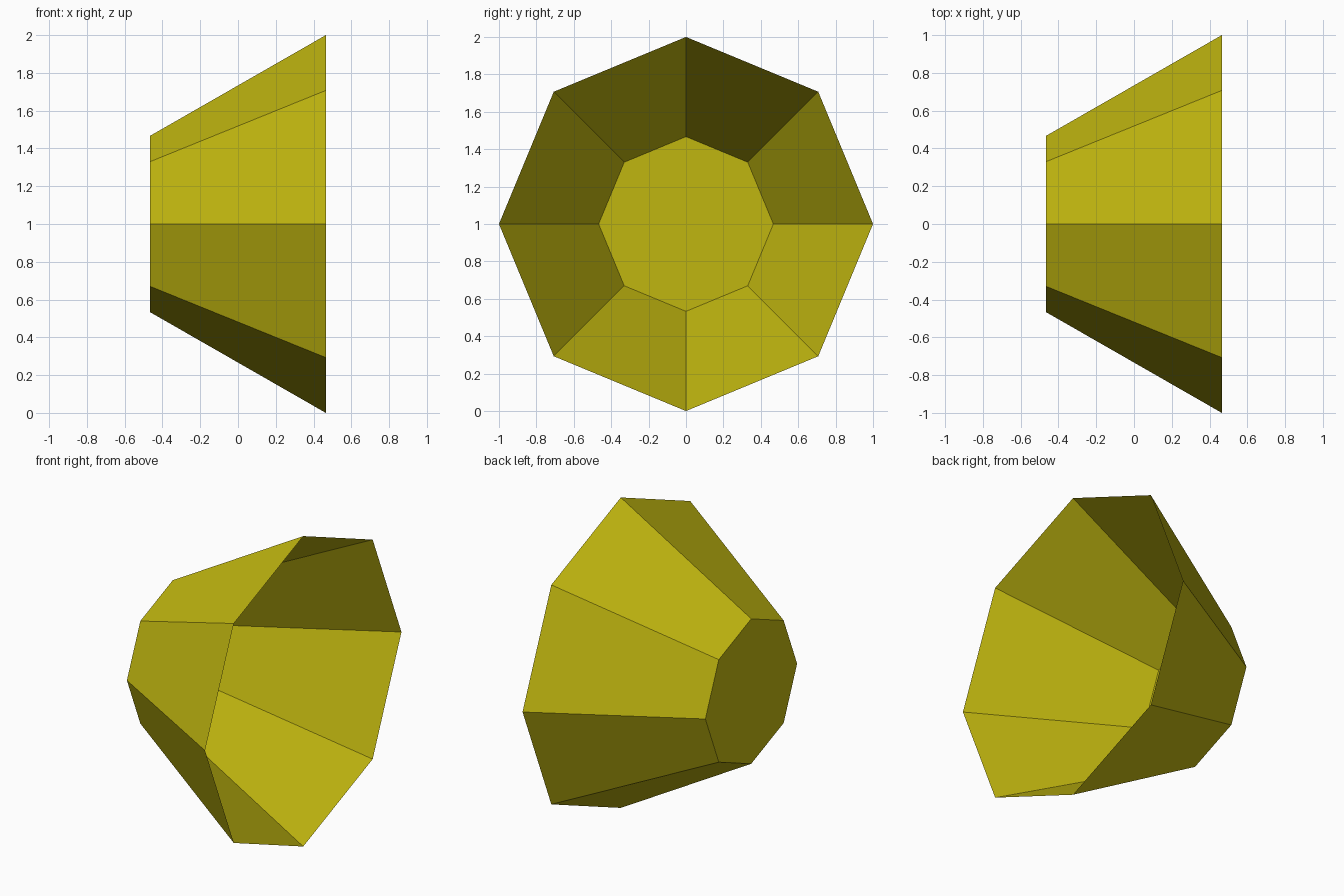
import bpy, bmesh, math

if "Cube" in bpy.data.objects:
    bpy.data.objects.remove(bpy.data.objects["Cube"])

SIDES = 8
HALF_LENGTH = 0.465
SMALL_R, LARGE_R = 0.467, 1.0
CENTRE_Z = 1.0

mat = bpy.data.materials.new("olive yellow")
mat.diffuse_color = (0.53, 0.47, 0.005, 1)
mat.use_nodes = True
mat.node_tree.nodes["Principled BSDF"].inputs["Base Color"].default_value = mat.diffuse_color


def ring(bm, x, radius):
    """Octagon of vertices around the x axis, one corner pointing up."""
    step = math.tau / SIDES
    return [bm.verts.new((x, radius * math.sin(i * step),
                          CENTRE_Z + radius * math.cos(i * step)))
            for i in range(SIDES)]


# Flared shell: closed at the small end, open at the wide end
bm = bmesh.new()
small = ring(bm, -HALF_LENGTH, SMALL_R)
large = ring(bm, HALF_LENGTH, LARGE_R)
for i in range(SIDES):
    j = (i + 1) % SIDES
    bm.faces.new((small[i], small[j], large[j], large[i]))
cap = bm.faces.new(small)

# Point all faces outwards, judged by the cap facing -x
bmesh.ops.recalc_face_normals(bm, faces=bm.faces[:])
cap.normal_update()
if cap.normal.x > 0:
    bmesh.ops.reverse_faces(bm, faces=bm.faces[:])

mesh = bpy.data.meshes.new("flared_cup")
bm.to_mesh(mesh)
bm.free()
mesh.materials.append(mat)
cup = bpy.data.objects.new("flared_cup", mesh)
bpy.context.collection.objects.link(cup)
